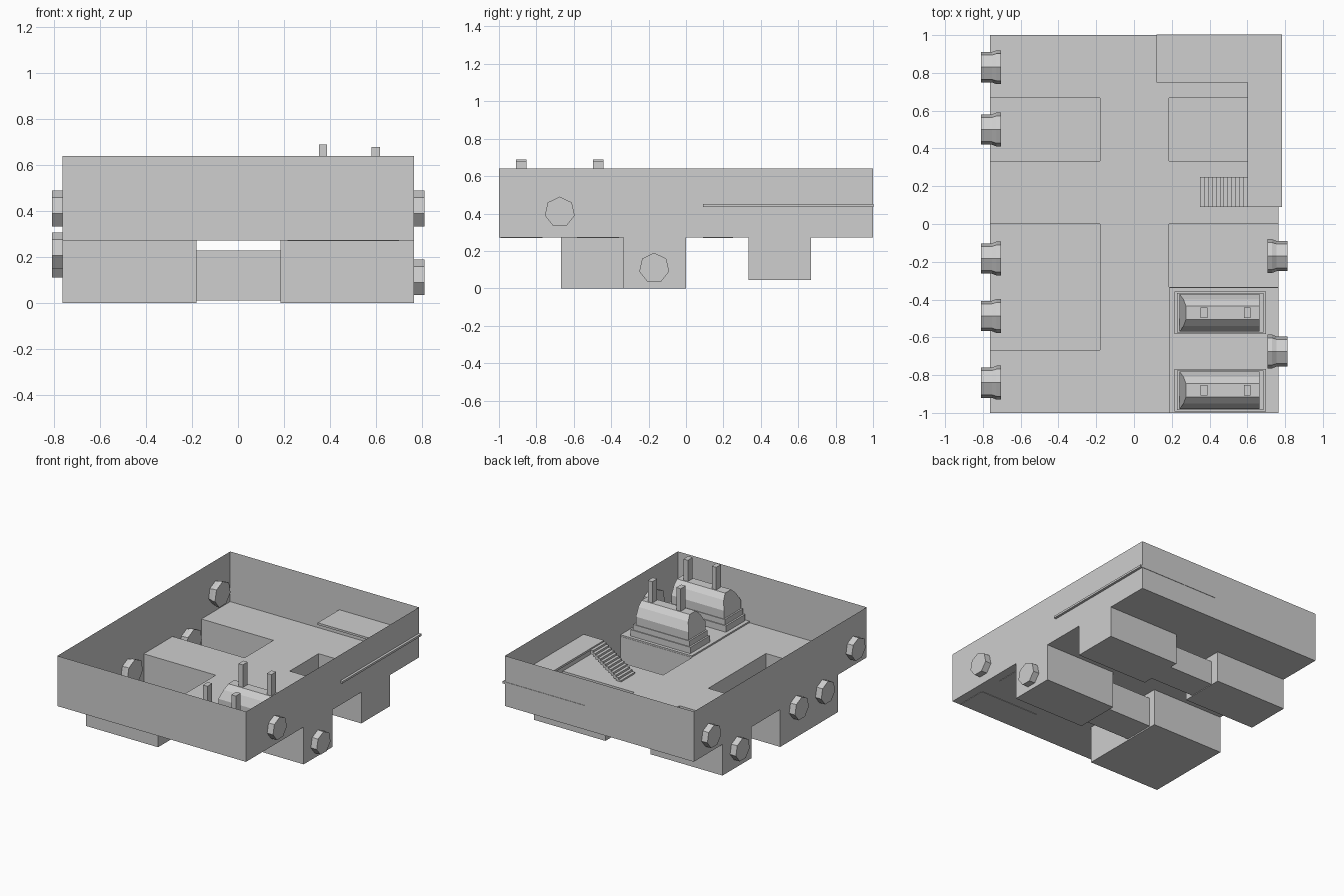
import bpy, bmesh, math
from mathutils import Matrix, Vector

if "Cube" in bpy.data.objects:
    bpy.data.objects.remove(bpy.data.objects["Cube"], do_unlink=True)

grey = bpy.data.materials.new("plain_grey")
grey.use_nodes = True
grey.diffuse_color = (0.62, 0.62, 0.62, 1)
grey.node_tree.nodes["Principled BSDF"].inputs["Base Color"].default_value = grey.diffuse_color

FLOOR, TOP = 0.273, 0.64
LEFT, RIGHT = -0.763, 0.765


def finish(name, bm):
    mesh = bpy.data.meshes.new(name)
    bm.to_mesh(mesh)
    bm.free()
    mesh.materials.append(grey)
    obj = bpy.data.objects.new(name, mesh)
    bpy.context.collection.objects.link(obj)
    return obj


def add_box(bm, x, y, z, skip=()):
    """Box from ranges; skip lists directions of faces left open."""
    size = Vector((x[1] - x[0], y[1] - y[0], z[1] - z[0]))
    mid = Vector((sum(x) / 2, sum(y) / 2, sum(z) / 2))
    made = bmesh.ops.create_cube(bm, size=1, matrix=Matrix.Translation(mid) @ Matrix.Diagonal(size).to_4x4())
    faces = {f for v in made["verts"] for f in v.link_faces}
    for f in faces:
        f.normal_update()
    open_faces = [f for f in faces if any(f.normal.dot(Vector(d)) > 0.9 for d in skip)]
    bmesh.ops.delete(bm, geom=open_faces, context="FACES_ONLY")


def box(name, x, y, z, skip=()):
    bm = bmesh.new()
    add_box(bm, x, y, z, skip)
    return finish(name, bm)


def prism(name, profile, depth, place):
    """Closed prism: place maps (a, b, depth) to a point."""
    bm = bmesh.new()
    rings = [[bm.verts.new(place(a, b, d)) for a, b in profile] for d in depth]
    n = len(profile)
    for i in range(n):
        j = (i + 1) % n
        bm.faces.new((rings[0][i], rings[0][j], rings[1][j], rings[1][i]))
    for ring in rings:
        bm.faces.new(ring)
    bmesh.ops.recalc_face_normals(bm, faces=bm.faces)
    return finish(name, bm)


UP, DOWN = (0, 0, 1), (0, 0, -1)
ENDS_X = ((1, 0, 0), (-1, 0, 0))

# Thin outer walls, open above and below
box("outer_walls", (LEFT, RIGHT), (-1, 1), (FLOOR, TOP), (UP, DOWN))

# Sunken rooms: x range, y range, bottom height
pits = {
    "front_right_pit": ((LEFT, -0.18), (-0.667, 0), 0),
    "front_left_pit": ((0.185, RIGHT), (-0.333, 0), 0),
    "back_right_pit": ((LEFT, -0.18), (0.333, 0.667), 0.045),
    "back_left_pit": ((0.185, RIGHT), (0.333, 0.667), 0.045),
}
for name, (px, py, bottom) in pits.items():
    box(name, px, py, (bottom, FLOOR), (UP,))

# Floor sheet with an opening above each sunken room
bm = bmesh.new()
xs = sorted({LEFT, RIGHT} | {v for p in pits.values() for v in p[0]})
ys = sorted({-1, 1} | {v for p in pits.values() for v in p[1]})
for x0, x1 in zip(xs, xs[1:]):
    for y0, y1 in zip(ys, ys[1:]):
        cx, cy = (x0 + x1) / 2, (y0 + y1) / 2
        if not any(p[0][0] < cx < p[0][1] and p[1][0] < cy < p[1][1] for p in pits.values()):
            bm.faces.new([bm.verts.new((x, y, FLOOR)) for x, y in ((x0, y0), (x1, y0), (x1, y1), (x0, y1))])
bmesh.ops.remove_doubles(bm, verts=bm.verts, dist=0.0001)
finish("floor", bm)

# Low passages joining the sunken rooms
box("front_passage", (-0.18, 0.185), (-0.28, -0.05), (0.01, 0.228), ENDS_X)
box("back_passage", (-0.18, 0.185), (0.4, 0.6), (0.05, 0.228), ENDS_X)

# Raised machine deck and the two machines
box("machine_deck", (0.187, RIGHT), (-1, -0.335), (FLOOR, 0.284), (DOWN,))
for label, cy in (("rear", -0.47), ("front", -0.88)):
    box(label + "_machine_plinth", (0.215, 0.70), (cy - 0.112, cy + 0.112), (0.27, 0.33))
    box(label + "_machine_step", (0.228, 0.685), (cy - 0.105, cy + 0.105), (0.33, 0.37))
    half = [(0.1, 0.37), (0.1, 0.43), (0.07, 0.49), (0.035, 0.525)]
    outline = half + [(-a, z) for a, z in reversed(half)]
    # The near end of the housing leans inward toward the top
    prism(label + "_machine_housing", outline, (0.24, 0.665),
          lambda a, z, x, cy=cy: (x + (max(0, z - 0.43) * 0.37 if x < 0.3 else 0), cy + a, z))
    for side, px, top in (("inner", 0.37, 0.69), ("outer", 0.60, 0.68)):
        box(f"{label}_{side}_exhaust", (px - 0.018, px + 0.018),
            (cy - 0.028, cy + 0.028), (0.51, top))

# L-shaped gallery slab, slightly proud of the walls
gallery = [(0.12, 1.003), (0.783, 1.003), (0.783, 0.09), (0.6, 0.09), (0.6, 0.75), (0.12, 0.75)]
prism("gallery", gallery, (0.435, 0.45), lambda x, y, z: (x, y, z))

# Staircase from the floor to the gallery
bm = bmesh.new()
steps = 12
run, rise = 0.25 / steps, 0.17 / steps
for i in range(steps):
    x, z = 0.35 + i * run, 0.27 + i * rise
    add_box(bm, (x, x + run), (0.09, 0.25), (max(0.27, z - rise), z + rise))
finish("staircase", bm)


# Seven-sided portholes that flare on the inside of the wall
def porthole(name, side, y, z):
    bm = bmesh.new()
    wall = RIGHT if side > 0 else LEFT
    rings = []
    for offset, radius in ((0.047, 0.082), (-0.01, 0.082), (-0.035, 0.092), (-0.058, 0.092)):
        ring = []
        for k in range(7):
            a = math.tau * k / 7
            ring.append(bm.verts.new((wall + side * offset, y + radius * math.sin(a), z + radius * math.cos(a))))
        rings.append(ring)
    for r0, r1 in zip(rings, rings[1:]):
        for k in range(7):
            m = (k + 1) % 7
            bm.faces.new((r0[k], r0[m], r1[m], r1[k]))
    bm.faces.new(rings[0])
    bm.faces.new(rings[-1])
    bmesh.ops.recalc_face_normals(bm, faces=bm.faces)
    finish(name, bm)


for i, (side, y, z) in enumerate((
        (1, -0.675, 0.408), (1, -0.17, 0.108),
        (-1, 0.83, 0.408), (-1, 0.5, 0.185), (-1, -0.183, 0.225),
        (-1, -0.487, 0.225), (-1, -0.84, 0.408))):
    porthole(f"porthole_{i + 1}", side, y, z)
